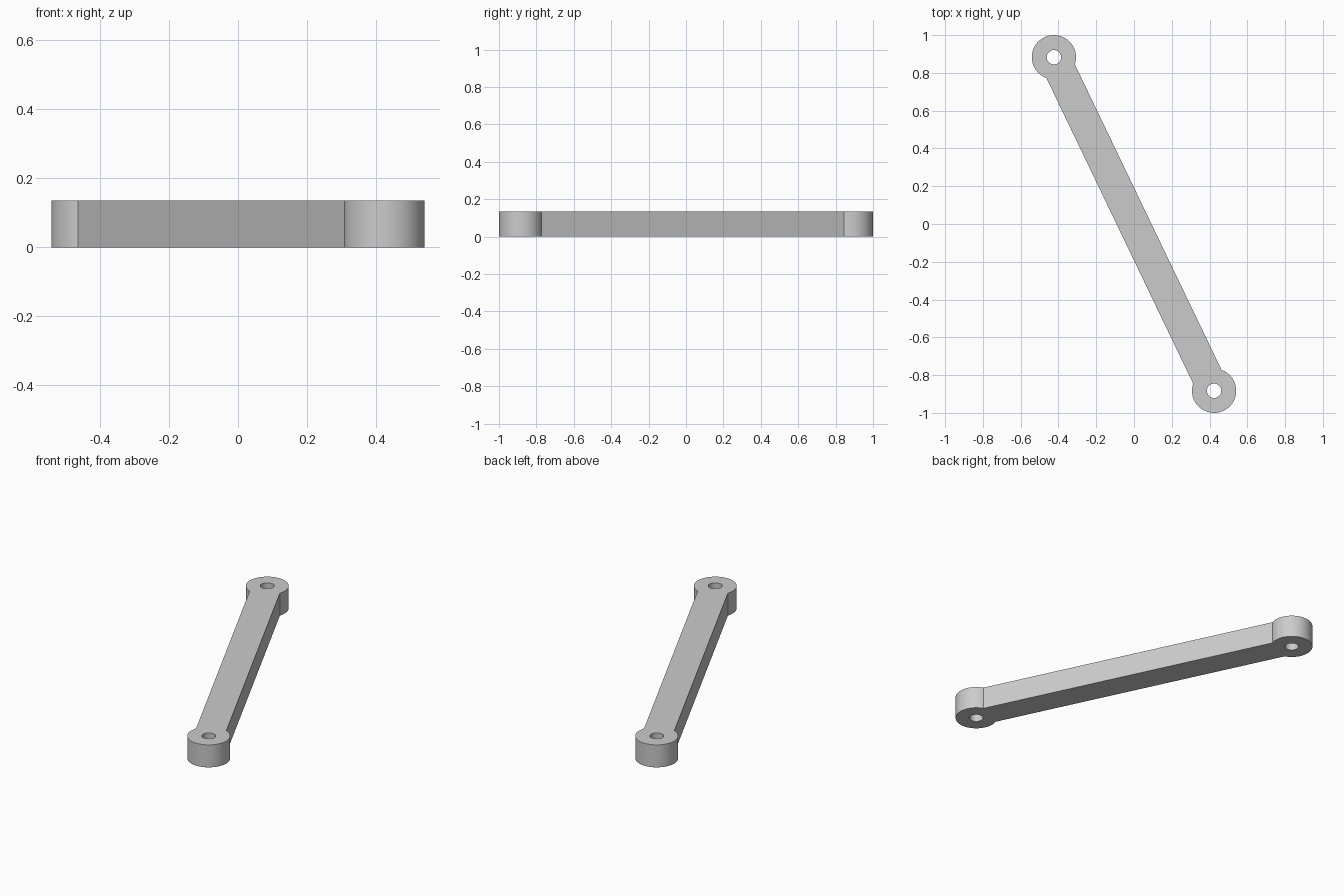
import bpy, bmesh, math
from mathutils import Vector

old = bpy.data.objects.get("Cube")
if old:
    bpy.data.objects.remove(old, do_unlink=True)

END = Vector((0.424, -0.883))   # centre of the front eye
EYE_R, HOLE_R, HALF_W, HEIGHT = 0.117, 0.038, 0.0835, 0.135
heading = math.atan2(END.y, END.x)
neck = math.asin(HALF_W / EYE_R)  # where the bar meets the eye


def arc(centre, radius, start, sweep, count):
    return [centre + radius * Vector((math.cos(a), math.sin(a)))
            for a in (start + sweep * i / count for i in range(count + 1))]


# Outline: one rounded eye at each end, joined by the straight bar sides
sweep = 2 * (math.pi - neck)
outline = []
for centre, angle in ((END, heading), (-END, heading + math.pi)):
    outline += arc(centre, EYE_R, angle - sweep / 2, sweep, 64)
holes = [arc(c, HOLE_R, 0, math.tau, 48)[:-1] for c in (END, -END)]

# Fill the profile around the pin holes and extrude it upward
bm = bmesh.new()
for loop in [outline] + holes:
    verts = [bm.verts.new((p.x, p.y, 0)) for p in loop]
    for i, v in enumerate(verts):
        bm.edges.new((verts[i - 1], v))
bmesh.ops.triangle_fill(bm, use_beauty=True, edges=bm.edges[:], normal=(0, 0, 1))
result = bmesh.ops.extrude_face_region(bm, geom=bm.faces[:], use_keep_orig=True)
top = [g for g in result["geom"] if isinstance(g, bmesh.types.BMVert)]
bmesh.ops.translate(bm, verts=top, vec=(0, 0, HEIGHT))
bmesh.ops.recalc_face_normals(bm, faces=bm.faces[:])

mesh = bpy.data.meshes.new("link_arm")
bm.to_mesh(mesh)
bm.free()
link = bpy.data.objects.new("link_arm", mesh)
bpy.context.collection.objects.link(link)

# Plain grey
grey = bpy.data.materials.new("light_grey")
grey.use_nodes = True
grey.diffuse_color = (0.6, 0.6, 0.6, 1)
grey.node_tree.nodes["Principled BSDF"].inputs["Base Color"].default_value = (0.6, 0.6, 0.6, 1)
mesh.materials.append(grey)

# Smooth round walls, crisp rims and necks
bpy.ops.object.select_all(action="DESELECT")
link.select_set(True)
bpy.context.view_layer.objects.active = link
bpy.ops.object.shade_smooth_by_angle(angle=math.radians(25))
